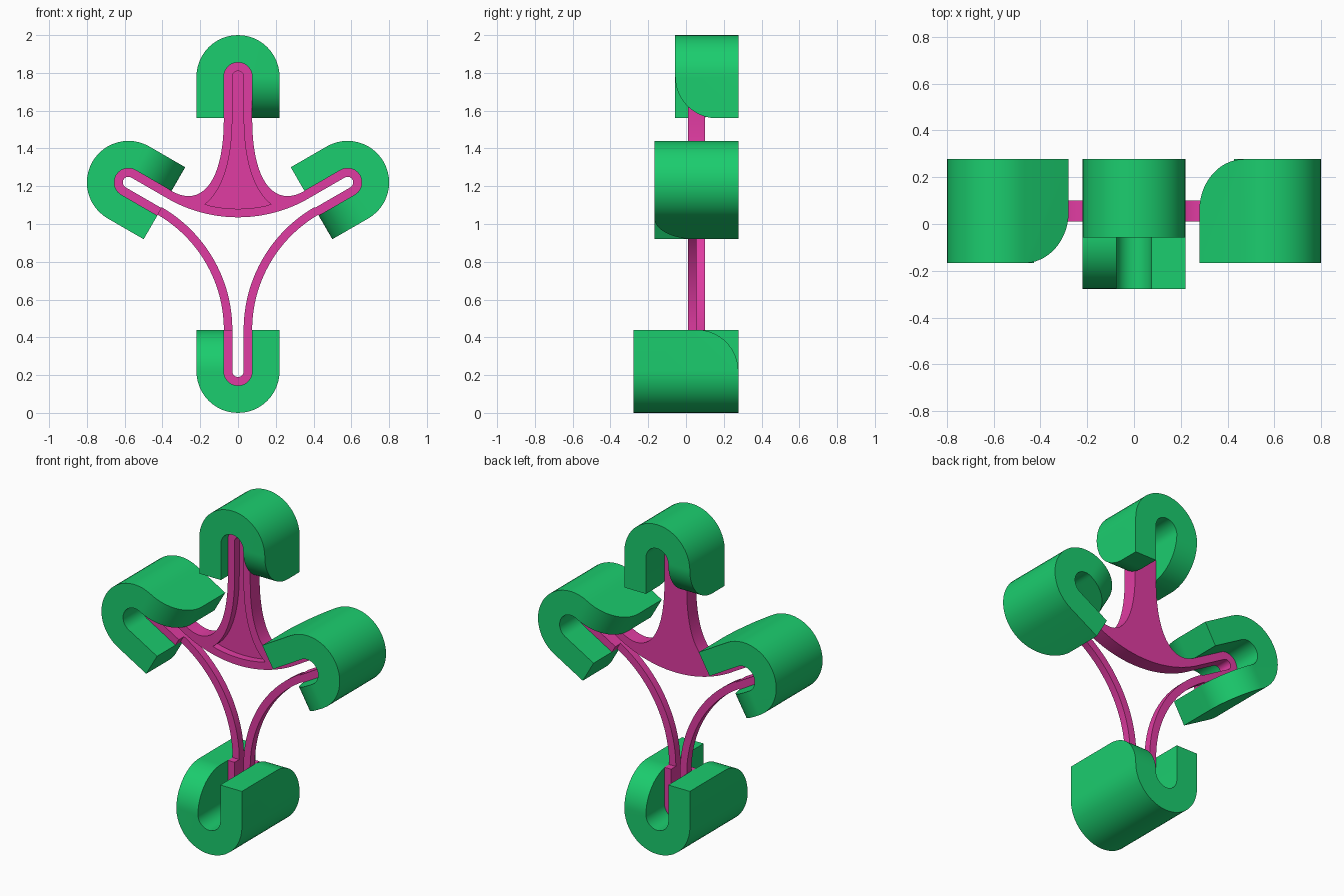
import bpy, bmesh
from math import sin, cos, radians
from mathutils import Vector
from mathutils.geometry import interpolate_bezier

if "Cube" in bpy.data.objects:
    bpy.data.objects.remove(bpy.data.objects["Cube"], do_unlink=True)

OUTER, SLOT, INNER = 0.22, 0.075, 0.03     # hook radius, slot radius, loop hole radius
LEG = 0.22                                 # straight length of hooks and loops
FRONT, MID, BACK = 0.01, 0.055, 0.10       # depth planes of the frame
REAR = 0.277                               # rear plane shared by all hooks
BEND = 0.727                               # centreline radius of the strands
WIDTH = SLOT - INNER


def material(name, rgb):
    m = bpy.data.materials.new(name)
    m.use_nodes = True
    m.diffuse_color = (*rgb, 1)
    m.node_tree.nodes["Principled BSDF"].inputs["Base Color"].default_value = (*rgb, 1)
    return m


green = material("green", (0.011, 0.61, 0.156))
pink = material("pink", (0.745, 0.045, 0.36))


def arc(cx, cy, r, a0, a1, n=24):
    angles = [radians(a0 + (a1 - a0) * i / n) for i in range(n + 1)]
    return [(cx + r * cos(a), cy + r * sin(a)) for a in angles]


def bezier(*p, n=20):
    return [(q.x, q.y) for q in interpolate_bezier(*[Vector(c) for c in p], n)]


def upright(a, b, h):
    return (a, h, b)


def prism(name, outline, lo, hi, mat, place=upright):
    """Closed prism over a 2D outline, mapped to space by place(a, b, height)."""
    bm = bmesh.new()
    rings = [[bm.verts.new(place(a, b, h)) for a, b in outline] for h in (lo, hi)]
    n = len(outline)
    for ring in rings:
        bm.faces.new(ring)
    for i in range(n):
        j = (i + 1) % n
        bm.faces.new((rings[0][i], rings[0][j], rings[1][j], rings[1][i]))
    bmesh.ops.recalc_face_normals(bm, faces=bm.faces)
    mesh = bpy.data.meshes.new(name)
    bm.to_mesh(mesh)
    bm.free()
    mesh.materials.append(mat)
    ob = bpy.data.objects.new(name, mesh)
    bpy.context.collection.objects.link(ob)
    return ob


def activate(ob):
    bpy.ops.object.select_all(action='DESELECT')
    ob.select_set(True)
    bpy.context.view_layer.objects.active = ob


def carve(ob, cutter):
    activate(ob)
    mod = ob.modifiers.new("carve", 'BOOLEAN')
    mod.operation, mod.solver, mod.object = 'DIFFERENCE', 'EXACT', cutter
    bpy.ops.object.modifier_apply(modifier=mod.name)
    bpy.data.objects.remove(cutter, do_unlink=True)


def smooth(ob):
    activate(ob)
    bpy.ops.object.shade_smooth_by_angle(angle=radians(30))


def u_outline(r_out, r_in):
    """U opening along +u: outer half circle, then inner half circle."""
    return ([(LEG, r_out)] + arc(0, 0, r_out, 90, 270) + [(LEG, -r_out), (LEG, -r_in)]
            + arc(0, 0, r_in, 270, 90) + [(LEG, r_in)])


def frame(cx, cz, angle):
    """Turn local (u, v, y) into space; u is the opening direction."""
    c, s = cos(radians(angle)), sin(radians(angle))
    return lambda u, v, y: (cx + u * c - v * s, y, cz + u * s + v * c)


# Hooks: each leg has one rounded corner, on opposite faces
def hook(name, cx, cz, angle, front):
    place = frame(cx, cz, angle)
    ob = prism(name, u_outline(OUTER, SLOT), front, REAR, green, place)
    for side, face, inward in ((1, front, 1), (-1, REAR, -1)):
        corner = [(u, face + inward * (LEG + y)) for u, y in arc(0, 0, LEG, -90, 0)]
        far = LEG + 0.1
        corner += [(far, corner[-1][1]), (far, face - inward * 0.1), (0, face - inward * 0.1)]
        lo, hi = sorted((side * 0.03, side * 0.3))
        cutter = prism("corner_cutter", corner, lo, hi, green,
                       lambda u, y, v: place(u, v, y))
        carve(ob, cutter)
    smooth(ob)


ARMS = {"left": (0.58, 1.22, 210), "right": (-0.58, 1.22, -30), "bottom": (0, 0.22, 90)}
hook("top_hook", 0, 1.78, -90, -0.057)
for arm, pose in ARMS.items():
    hook(arm + "_hook", *pose, -REAR if arm == "bottom" else -0.167)
    # Hairpin loop lining the slot
    smooth(prism(arm + "_loop", u_outline(SLOT, INNER), FRONT, BACK, pink, frame(*pose)))

# Lower strands: half depth, one in front and one behind
mid_r = (SLOT + INNER) / 2
for name, s, lo, hi in (("left_strand", 1, FRONT, MID), ("right_strand", -1, MID, BACK)):
    cx, cz = mid_r + BEND, 2 * LEG
    strip = (arc(cx, cz, BEND + WIDTH / 2, 180, 120, 32)
             + arc(cx, cz, BEND - WIDTH / 2, 120, 180, 32))
    smooth(prism(name, [(s * x, z) for x, z in strip], lo, hi, pink))


# Centre body: flared stem on a curved crossbar
def mirrored(right):
    """Complete a right half contour, running top to bottom, with its mirror."""
    return right + [(-x, z) for x, z in reversed(right)]


flare = bezier((SLOT, 1.56), (SLOT, 1.20), (0.205, 1.09), (0.352, 1.175))
body = mirrored(arc(0, 1.78, SLOT, 85, 0, 12) + flare
                + arc(0, 1.785, BEND + WIDTH / 2, -60, -91, 16)[:-1])
centre_body = prism("centre_body", body, FRONT, BACK, pink)

# Recessed panel in the front of the body
inner_flare = bezier((INNER, 1.56), (INNER, 1.30), (0.10, 1.16), (0.175, 1.105))
panel = mirrored(arc(0, 1.78, INNER, 85, 0, 12) + inner_flare
                 + arc(0, 1.785, BEND - WIDTH / 2, -78, -89, 8))
carve(centre_body, prism("panel_cutter", panel, FRONT - 0.1, MID, pink))
smooth(centre_body)
